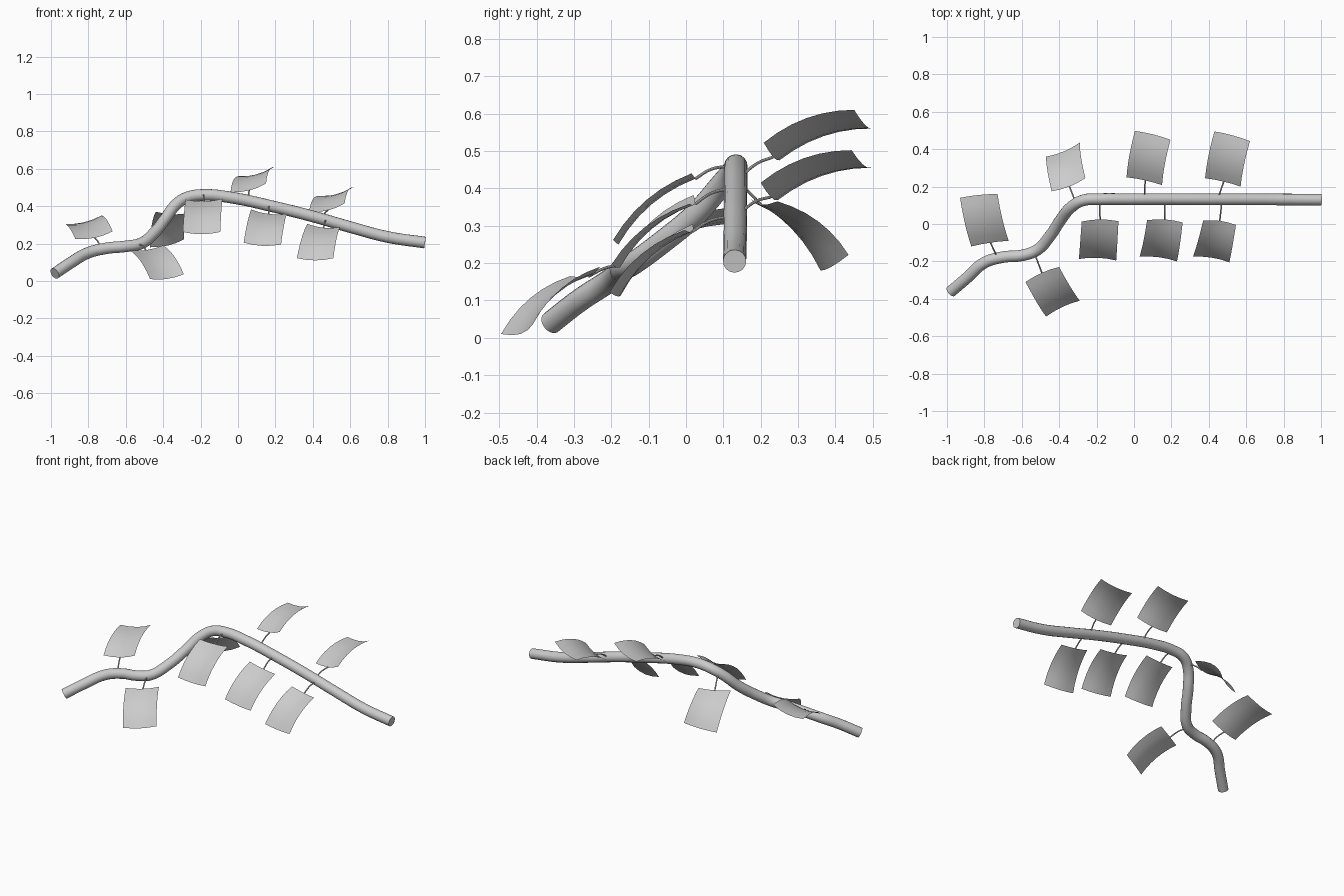
import bpy
from mathutils import Vector


def tube(name, pts, radius, sides):
    """Round tube through points, converted to a smooth mesh."""
    cu = bpy.data.curves.new(name, 'CURVE')
    cu.dimensions = '3D'
    cu.bevel_depth = radius
    cu.bevel_resolution = sides // 2 - 2
    cu.resolution_u = 6
    cu.use_fill_caps = True
    sp = cu.splines.new('BEZIER')
    sp.bezier_points.add(len(pts) - 1)
    for bp, p in zip(sp.bezier_points, pts):
        bp.co = p
        bp.handle_left_type = bp.handle_right_type = 'AUTO'
    ob = bpy.data.objects.new(name, cu)
    bpy.context.collection.objects.link(ob)
    bpy.ops.object.select_all(action='DESELECT')
    bpy.context.view_layer.objects.active = ob
    ob.select_set(True)
    bpy.ops.object.convert(target='MESH')
    bpy.ops.object.shade_smooth_by_angle()


def leaf(name, corners, bulge=0.024, dip=0.016, nu=4, nv=6):
    """Sheet arched along its length and dished across its width.
    Corners: near left, near right, far left, far right. Returns near-edge centre."""
    a, b, c, d = map(Vector, corners)
    n = (b - a + d - c).cross(c - a + d - b).normalized()
    if n.z < 0:
        n.negate()
    verts = []
    for j in range(nv + 1):
        v = j / nv
        for i in range(nu + 1):
            u = i / nu
            p = a.lerp(b, u).lerp(c.lerp(d, u), v)
            verts.append(p + n * (bulge * 4 * v * (1 - v) - dip * 4 * u * (1 - u)))
    w = nu + 1
    faces = [(j * w + i, j * w + i + 1, (j + 1) * w + i + 1, (j + 1) * w + i)
             for j in range(nv) for i in range(nu)]
    if (b - a).cross(c - a).dot(n) < 0:
        faces = [f[::-1] for f in faces]
    me = bpy.data.meshes.new(name)
    me.from_pydata(verts, [], faces)
    ob = bpy.data.objects.new(name, me)
    bpy.context.collection.objects.link(ob)
    for f in me.polygons:
        f.use_smooth = True
    return verts[nu // 2]


# Bent branch
tube("branch", [(-0.98, -0.362, 0.04), (-0.89, -0.285, 0.10), (-0.80, -0.207, 0.151),
                (-0.70, -0.177, 0.175), (-0.60, -0.168, 0.185), (-0.52, -0.14, 0.20),
                (-0.45, -0.065, 0.255), (-0.39, 0.025, 0.33), (-0.33, 0.095, 0.41),
                (-0.27, 0.127, 0.447), (-0.18, 0.133, 0.46), (-0.05, 0.133, 0.448),
                (0.2, 0.133, 0.395), (0.4, 0.132, 0.345), (0.6, 0.132, 0.288),
                (0.8, 0.131, 0.235), (1.0, 0.13, 0.205)], 0.031, 16)

# Leaves: stem root on the branch, then four corners
leaves = [
    ((-0.73, -0.18, 0.17), (-0.87, -0.12, 0.225), (-0.67, -0.09, 0.265),
     (-0.93, 0.14, 0.305), (-0.73, 0.16, 0.35)),
    ((-0.31, 0.11, 0.425), (-0.44, 0.175, 0.37), (-0.26, 0.245, 0.365),
     (-0.47, 0.36, 0.18), (-0.29, 0.435, 0.222)),
    ((-0.535, -0.15, 0.195), (-0.58, -0.31, 0.165), (-0.40, -0.23, 0.19),
     (-0.47, -0.495, 0.01), (-0.29, -0.41, 0.036)),
    ((-0.185, 0.12, 0.46), (-0.28, 0.013, 0.435), (-0.083, 0.015, 0.44),
     (-0.295, -0.187, 0.262), (-0.095, -0.195, 0.262)),
    ((0.165, 0.12, 0.40), (0.07, 0.02, 0.382), (0.26, 0.008, 0.358),
     (0.03, -0.175, 0.205), (0.23, -0.2, 0.195)),
    ((0.47, 0.12, 0.325), (0.37, 0.018, 0.305), (0.545, -0.005, 0.288),
     (0.315, -0.175, 0.122), (0.51, -0.205, 0.122)),
    ((0.055, 0.14, 0.425), (-0.04, 0.25, 0.475), (0.15, 0.208, 0.522),
     (0.005, 0.498, 0.56), (0.195, 0.45, 0.61)),
    ((0.45, 0.14, 0.33), (0.38, 0.245, 0.368), (0.57, 0.2, 0.415),
     (0.43, 0.495, 0.455), (0.62, 0.443, 0.502)),
]
for k, (root, *corners) in enumerate(leaves, 1):
    tip = leaf(f"leaf_{k}", corners)
    root = Vector(root)
    # Thin arched stem
    mid = root.lerp(tip, 0.55) + Vector((0, 0, 0.01))
    tube(f"leaf_stem_{k}", [root, mid, tip], 0.004, 8)
